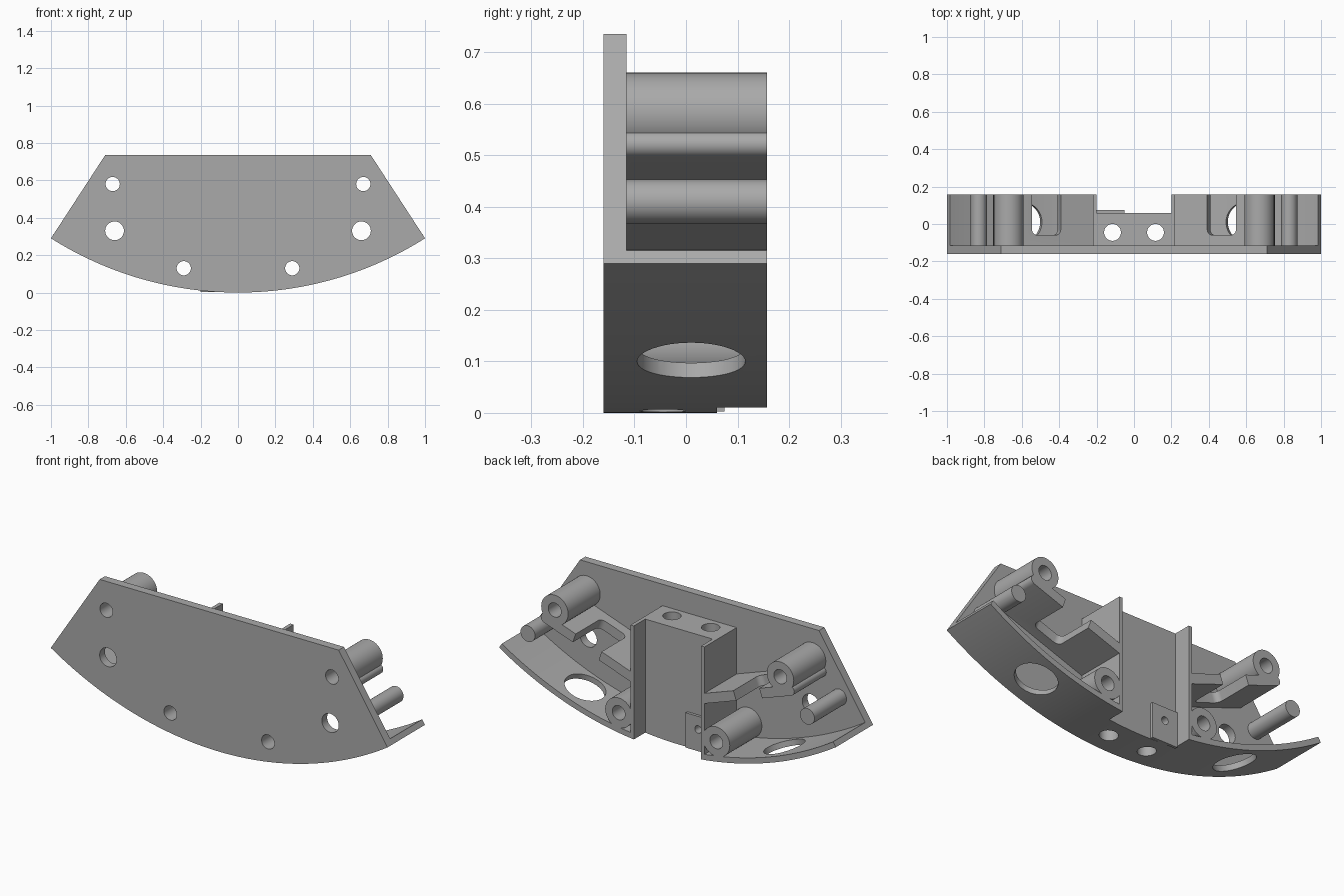
import bpy, bmesh, math
from mathutils import Vector

old = bpy.data.objects.get("Cube")
if old:
    bpy.data.objects.remove(old, do_unlink=True)

FRONT, FACE, BACK = -0.16, -0.115, 0.157   # plate front, plate rear, rear limit
R, WALL = 1.869, 0.03                      # outer arc radius, floor thickness

grey = bpy.data.materials.new("plain grey")
grey.use_nodes = True
grey.diffuse_color = (0.4, 0.4, 0.4, 1)
grey.node_tree.nodes["Principled BSDF"].inputs["Base Color"].default_value = (0.4, 0.4, 0.4, 1)


def finish(name, bm):
    bmesh.ops.recalc_face_normals(bm, faces=bm.faces)
    mesh = bpy.data.meshes.new(name)
    bm.to_mesh(mesh)
    bm.free()
    mesh.materials.append(grey)
    obj = bpy.data.objects.new(name, mesh)
    bpy.context.collection.objects.link(obj)
    return obj


def extrude(name, profile, y0, y1):
    """Solid from an x-z outline, pushed from y0 to y1."""
    bm = bmesh.new()
    face = bm.faces.new([bm.verts.new((x, y0, z)) for x, z in profile])
    moved = bmesh.ops.extrude_face_region(bm, geom=[face])["geom"]
    bmesh.ops.translate(bm, vec=(0, y1 - y0, 0),
                        verts=[v for v in moved if isinstance(v, bmesh.types.BMVert)])
    return finish(name, bm)


def box(name, x0, x1, y0, y1, z0, z1):
    return extrude(name, [(x0, z0), (x1, z0), (x1, z1), (x0, z1)], y0, y1)


def rod(name, start, end, radius):
    start, end = Vector(start), Vector(end)
    axis = end - start
    bm = bmesh.new()
    bmesh.ops.create_cone(bm, cap_ends=True, segments=48, radius1=radius,
                          radius2=radius, depth=axis.length)
    bm.transform(axis.to_track_quat('Z', 'Y').to_matrix().to_4x4())
    bmesh.ops.translate(bm, vec=(start + end) / 2, verts=bm.verts)
    return finish(name, bm)


def cut(obj, *cutters):
    for cutter in cutters:
        mod = obj.modifiers.new("cut", 'BOOLEAN')
        mod.operation, mod.solver, mod.object = 'DIFFERENCE', 'EXACT', cutter
        cutter.hide_render = True
        bpy.context.view_layer.objects.active = obj
        bpy.ops.object.modifier_apply(modifier=mod.name)


def discard(*cutters):
    for cutter in cutters:
        bpy.data.objects.remove(cutter, do_unlink=True)


def arc(radius, half_width, steps=64):
    limit = math.asin(half_width / radius)
    angles = [limit * (2 * i / steps - 1) for i in range(steps + 1)]
    return [(radius * math.sin(a), R - radius * math.cos(a)) for a in angles]


# Face plate and curved floor
outer = arc(R, 1.0)
inner = arc(R - WALL, 0.984)
plate = extrude("face_plate", outer + [(0.71, 0.735), (-0.71, 0.735)], FRONT, FACE)
floor = extrude("curved_floor", outer + inner[::-1], FACE, BACK)
notch = box("floor_notch_cutter", -0.2, 0.2, 0.06, 0.3, -0.1, 0.2)
cut(floor, notch)
discard(notch)

# Central block with two vertical bores
block = box("centre_block", -0.2, 0.2, FACE, 0.06, 0.02, 0.62)
for x in (-0.115, 0.115):
    bore = rod("bore_cutter", (x, -0.045, -0.1), (x, -0.045, 0.8), 0.045)
    cut(block, bore)
    cut(floor, bore)
    discard(bore)

# Small tab on the back of the block
tab = box("rear_tab", -0.2, -0.05, 0.06, 0.075, 0.003, 0.19)
pin_hole = rod("pin_hole_cutter", (-0.125, 0.0, 0.12), (-0.125, 0.2, 0.12), 0.02)
cut(tab, pin_hole)
cut(block, pin_hole)
discard(pin_hole)

SLOPE = 0.35
for s, side in ((1, "left"), (-1, "right")):
    # Side flange of the block
    box(side + "_flange", s * 0.2, s * 0.22, FACE, BACK, 0.015, 0.62)

    # Hollow bosses, bored on through the plate
    for part, x, z in (("upper_boss", 0.67, 0.58), ("lower_boss", 0.29, 0.13)):
        boss = rod(side + "_" + part, (s * x, FACE, z), (s * x, BACK, z), 0.08)
        drill = rod("drill_cutter", (s * x, -0.3, z), (s * x, 0.3, z), 0.038)
        cut(boss, drill)
        cut(plate, drill)
        discard(drill)

    # Open hole in the plate and solid peg
    drill = rod("drill_cutter", (s * 0.66, -0.3, 0.33), (s * 0.66, 0.0, 0.33), 0.05)
    cut(plate, drill)
    discard(drill)
    rod(side + "_peg", (s * 0.83, FACE, 0.41), (s * 0.83, BACK, 0.41), 0.043)

    # Large round hole through the floor, square to its surface
    a = s * math.asin(0.602 / R)
    near, far = [(r * math.sin(a), 0.01, R - r * math.cos(a)) for r in (R - 0.15, R + 0.1)]
    drill = rod("floor_hole_cutter", near, far, 0.105)
    cut(floor, drill)
    discard(drill)

    # Sloping arm with a rounded outer end, from flange to upper boss
    tilt = math.atan(SLOPE)
    cx, cz, half = 0.727, 0.521, 0.026
    tip = [(cx + half * math.sin(tilt + t), cz - half * math.cos(tilt + t))
           for t in [math.pi * i / 10 for i in range(11)]]
    profile = [(0.22, 0.316)] + tip + [(0.22, 0.371)]
    arm = extrude(side + "_arm", [(s * x, z) for x, z in profile], FACE, BACK)

    # Slot in the arm, open to the back with rounded corners
    slot = box("slot_cutter", -0.0815, 0.0815, -0.06, 0.3, -0.12, 0.12)
    slot.location = (s * 0.477, 0, 0.433)
    slot.rotation_euler = (0, -s * tilt, 0)
    soft = slot.modifiers.new("round", 'BEVEL')
    soft.width, soft.segments = 0.03, 6
    bpy.context.view_layer.update()
    cut(arm, slot)
    discard(slot)

# Smooth round walls, keep edges crisp
bpy.ops.object.select_all(action='DESELECT')
for obj in bpy.context.collection.objects:
    if obj.type == 'MESH' and obj.data.materials and obj.data.materials[0] == grey:
        obj.select_set(True)
        bpy.context.view_layer.objects.active = obj
bpy.ops.object.shade_smooth_by_angle(angle=math.radians(30))
